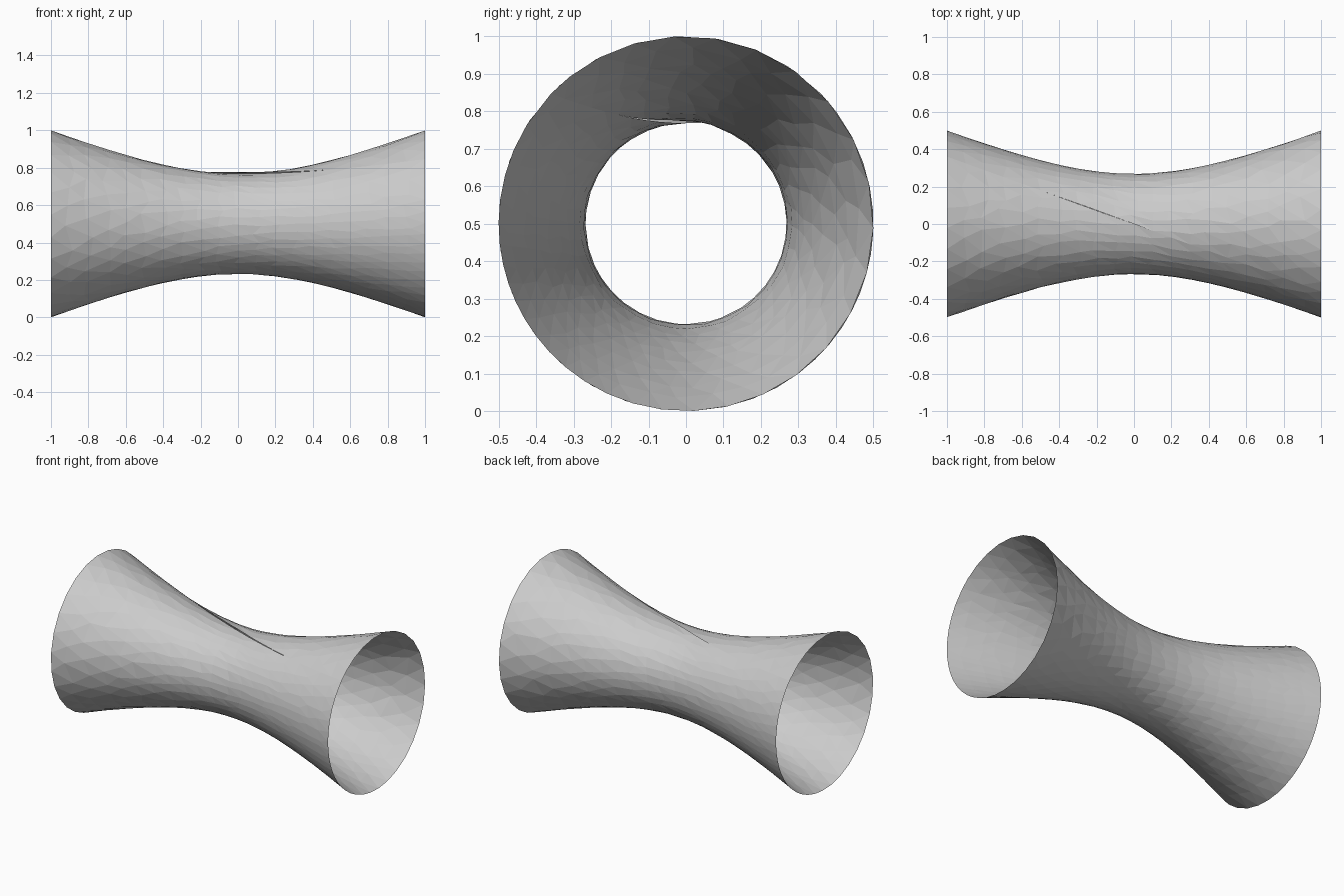
import bpy, bmesh, math, random

if "Cube" in bpy.data.objects:
    bpy.data.objects.remove(bpy.data.objects["Cube"])

random.seed(4)
SIDES, ROWS = 36, 20
THROAT, RIM = 0.268, 0.5


def waist_radius(x):
    # hyperbolic profile: narrow throat, flared rims
    return math.sqrt(THROAT**2 + (RIM**2 - THROAT**2) * x * x)


def surface_point(x, s, first):
    # s runs round the tube from the slanted seam on top
    r = waist_radius(x)
    seam = math.asin(-0.36 * x / r)
    angle = s + seam * math.cos(s / 2) ** 2
    # slight lapped lip along the middle of the seam
    r += 0.009 * max(0, 1 - s / 0.5) * max(0, 1 - abs(x) / 0.45)
    return (x, r * math.sin(angle), 0.5 + r * math.cos(angle))


# Open, flared tube with irregular flat facets
bm = bmesh.new()
rows = []
for i in range(ROWS + 1):
    row = []
    for j in range(SIDES + 1):
        x = -1 + 2 * i / ROWS
        s = j
        if 0 < j < SIDES:
            s += 0.5 * (i % 2) - 0.25
            if 0 < i < ROWS:
                x += random.uniform(-0.025, 0.025)
                s += random.uniform(-0.2, 0.2)
        row.append(bm.verts.new(surface_point(x, s * math.tau / SIDES, j == 0)))
    rows.append(row)

for i in range(ROWS):
    for j in range(SIDES):
        a, b = rows[i][j], rows[i][j + 1]
        d, c = rows[i + 1][j], rows[i + 1][j + 1]
        if i % 2 == 0:
            tris = ((a, b, d), (b, c, d))
        else:
            tris = ((a, b, c), (a, c, d))
        for t in tris:
            bm.faces.new(t)

# close the seam except where the lip lifts
bmesh.ops.remove_doubles(bm, verts=bm.verts, dist=0.0005)
bmesh.ops.recalc_face_normals(bm, faces=bm.faces)
far = max(bm.faces, key=lambda f: f.calc_center_median().y)
if far.normal.y < 0:
    bmesh.ops.reverse_faces(bm, faces=bm.faces)

mesh = bpy.data.meshes.new("flared_tube")
bm.to_mesh(mesh)
bm.free()
tube = bpy.data.objects.new("flared_tube", mesh)
bpy.context.collection.objects.link(tube)
